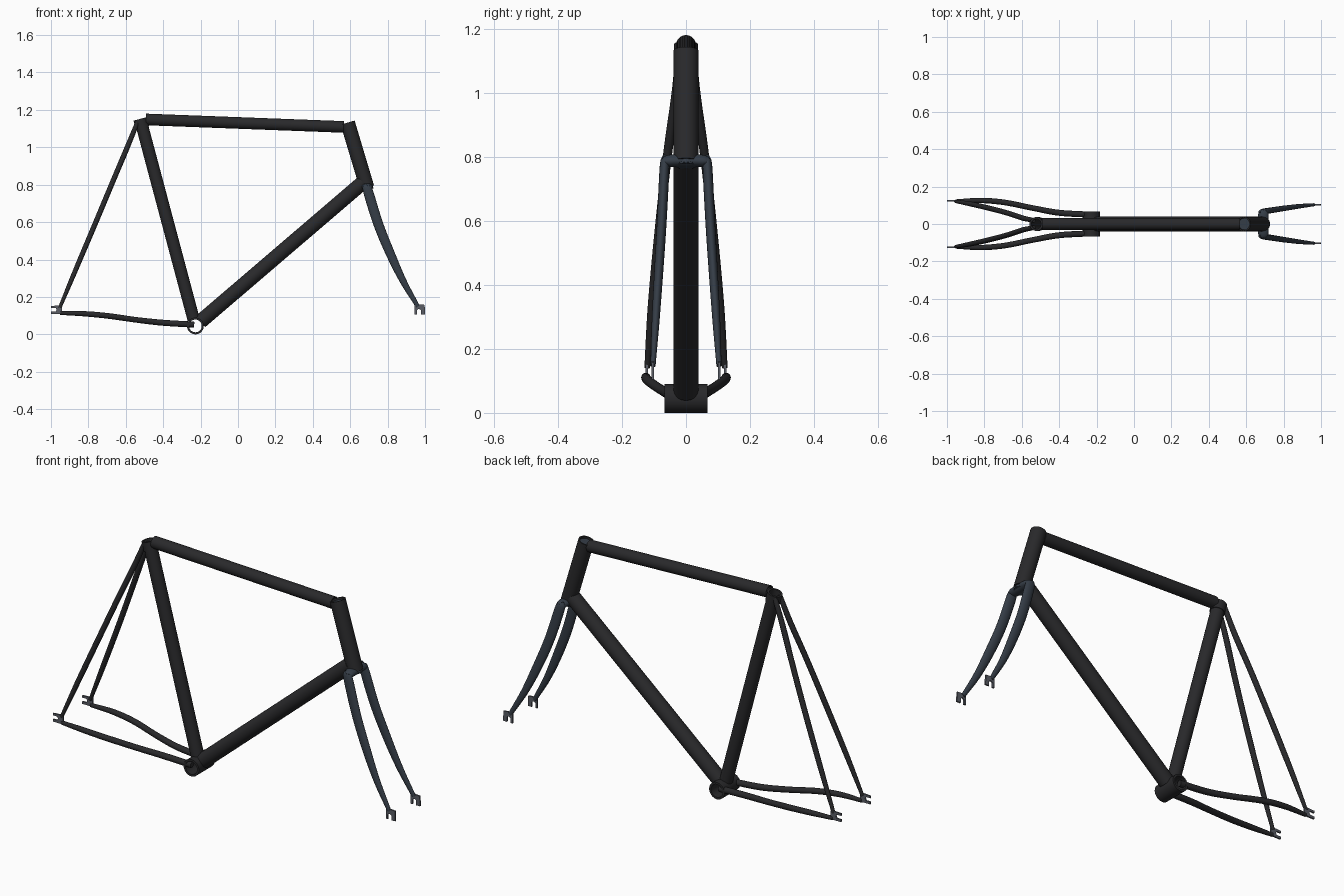
import bpy, bmesh, math
from mathutils import Vector

if "Cube" in bpy.data.objects:
    bpy.data.objects.remove(bpy.data.objects["Cube"])


def material(name, rgb):
    m = bpy.data.materials.new(name)
    m.diffuse_color = (*rgb, 1)
    m.use_nodes = True
    m.node_tree.nodes["Principled BSDF"].inputs["Base Color"].default_value = m.diffuse_color
    return m


BLACK = material("black_paint", (0.022, 0.022, 0.024))
BLUE = material("fork_paint", (0.035, 0.046, 0.062))
STEEL = material("dropout_steel", (0.10, 0.108, 0.13))


def finish(name, bm, mat, mirror=False):
    bmesh.ops.recalc_face_normals(bm, faces=bm.faces)
    me = bpy.data.meshes.new(name)
    bm.to_mesh(me)
    bm.free()
    ob = bpy.data.objects.new(name, me)
    bpy.context.collection.objects.link(ob)
    me.materials.append(mat)
    if mirror:
        mod = ob.modifiers.new("mirror", 'MIRROR')
        mod.use_axis = (False, True, False)
        mod.use_clip = False
    bpy.ops.object.select_all(action='DESELECT')
    ob.select_set(True)
    bpy.context.view_layer.objects.active = ob
    bpy.ops.object.shade_smooth_by_angle(angle=math.radians(35))
    return ob


def ring(bm, c, side, up, a, b, n):
    return [bm.verts.new(c + side * a * math.cos(2 * math.pi * i / n)
                         + up * b * math.sin(2 * math.pi * i / n)) for i in range(n)]


def bridge(bm, r0, r1):
    n = len(r0)
    for i in range(n):
        bm.faces.new((r0[i], r0[(i + 1) % n], r1[(i + 1) % n], r1[i]))


def pipe(name, p0, p1, r, r_in, mat=BLACK, n=32):
    """Straight open tube with wall thickness."""
    bm = bmesh.new()
    p0, p1 = Vector(p0), Vector(p1)
    d = (p1 - p0).normalized()
    side = Vector((1, 0, 0)) if abs(d.y) > 0.9 else Vector((0, 1, 0))
    up = d.cross(side)
    rings = [ring(bm, p, side, up, q, q, n)
             for p, q in ((p0, r), (p1, r), (p1, r_in), (p0, r_in))]
    for i in range(4):
        bridge(bm, rings[i], rings[(i + 1) % 4])
    return finish(name, bm, mat)


def spline(pts, steps):
    """Catmull-Rom through rows of numbers (position and radii together)."""
    v = [Vector(p) for p in pts]
    v = [v[0] * 2 - v[1]] + v + [v[-1] * 2 - v[-2]]
    out = []
    for i in range(1, len(v) - 2):
        a, b, c, d = v[i - 1:i + 3]
        for s in range(steps):
            t = s / steps
            out.append(0.5 * (2 * b + (c - a) * t + (2 * a - 5 * b + 4 * c - d) * t * t
                              + (3 * b - a - 3 * c + d) * t ** 3))
    return out + [v[-2]]


def sweep(name, pts, mat, mirror=False, steps=6, n=20, ref=(0, 1, 0)):
    """Capped tapered tube; each point is x, y, z, half width, half depth."""
    bm = bmesh.new()
    rows = spline([Vector(p) for p in pts], steps)
    pos = [Vector(r[:3]) for r in rows]
    rings = []
    for i, p in enumerate(pos):
        d = (pos[min(i + 1, len(pos) - 1)] - pos[max(i - 1, 0)]).normalized()
        side = Vector(ref)
        side = (side - d * side.dot(d)).normalized()
        rings.append(ring(bm, p, side, d.cross(side), rows[i][3], rows[i][4], n))
    for r0, r1 in zip(rings, rings[1:]):
        bridge(bm, r0, r1)
    bm.faces.new(rings[0])
    bm.faces.new(rings[-1])
    return finish(name, bm, mat, mirror)


def plate(name, outline, y, thick):
    """Flat slotted plate in the xz plane, mirrored to the other side."""
    bm = bmesh.new()
    f = bm.faces.new([bm.verts.new((x, y - thick / 2, z)) for x, z in outline])
    ext = bmesh.ops.extrude_face_region(bm, geom=[f])
    bmesh.ops.translate(bm, vec=(0, thick, 0),
                        verts=[g for g in ext["geom"] if isinstance(g, bmesh.types.BMVert)])
    return finish(name, bm, STEEL, True)


# Main triangle
bb = Vector((-0.228, 0, 0.045))
seat_top = Vector((-0.523, 0, 1.152))
head_top = Vector((0.586, 0, 1.132))
head_low = Vector((0.690, 0, 0.785))
down_end = Vector((0.668, 0, 0.812))
seat_dir = (seat_top - bb).normalized()
down_dir = (down_end - bb).normalized()
pipe("bottom_bracket_shell", bb + Vector((0, -0.067, 0)), bb + Vector((0, 0.067, 0)), 0.045, 0.034)
pipe("seat_tube", bb + seat_dir * 0.034, seat_top, 0.033, 0.027)
pipe("seat_collar", seat_top - seat_dir * 0.05, seat_top, 0.037, 0.029)
pipe("head_tube", head_low, head_top, 0.039, 0.032)
pipe("down_tube", bb + down_dir * 0.036, down_end, 0.039, 0.034)
pipe("top_tube", (-0.492, 0, 1.149), (0.565, 0, 1.109), 0.031, 0.026)

# Rear stays
sweep("chainstay", [(-0.235, 0.050, 0.052, 0.016, 0.016), (-0.40, 0.060, 0.062, 0.016, 0.016),
                    (-0.54, 0.085, 0.077, 0.015, 0.015), (-0.69, 0.115, 0.098, 0.015, 0.015),
                    (-0.82, 0.126, 0.110, 0.014, 0.014), (-0.95, 0.122, 0.114, 0.010, 0.010)],
      BLACK, True)
sweep("seatstay", [(-0.537, 0.020, 1.135, 0.012, 0.012), (-0.592, 0.031, 1.0, 0.014, 0.014),
                   (-0.668, 0.056, 0.82, 0.014, 0.014), (-0.76, 0.081, 0.60, 0.014, 0.014),
                   (-0.87, 0.106, 0.34, 0.013, 0.013), (-0.953, 0.121, 0.142, 0.009, 0.009)],
      BLACK, True)
plate("rear_dropout", [(-1.0, 0.108), (-0.94, 0.108), (-0.94, 0.155), (-1.0, 0.152),
                       (-1.0, 0.141), (-0.975, 0.141), (-0.969, 0.131), (-0.975, 0.121),
                       (-1.0, 0.121)], 0.123, 0.008)

# Fork
axis = (head_top - head_low).normalized()
sweep("fork_steerer", [(*(head_low - axis * 0.012), 0.034, 0.034),
                       (*(head_low + axis * 0.02), 0.031, 0.031),
                       (*(head_top - axis * 0.01), 0.031, 0.031)], BLUE, n=32)
sweep("fork_crown", [(0.695, -0.072, 0.772, 0.018, 0.012), (0.692, -0.055, 0.786, 0.027, 0.019),
                     (0.690, 0, 0.788, 0.030, 0.020), (0.692, 0.055, 0.786, 0.027, 0.019),
                     (0.695, 0.072, 0.772, 0.018, 0.012)], BLUE, ref=(1, 0, 0))
sweep("fork_blade", [(0.688, 0.065, 0.795, 0.008, 0.014), (0.694, 0.067, 0.77, 0.015, 0.026),
                     (0.750, 0.076, 0.59, 0.015, 0.026), (0.816, 0.086, 0.428, 0.014, 0.024),
                     (0.884, 0.095, 0.283, 0.012, 0.018), (0.962, 0.103, 0.148, 0.008, 0.011)],
      BLUE, True)
plate("front_dropout", [(0.945, 0.105), (0.956, 0.105), (0.956, 0.130), (0.967, 0.137),
                        (0.978, 0.130), (0.978, 0.105), (1.0, 0.105), (0.998, 0.158),
                        (0.945, 0.162)], 0.104, 0.008)
